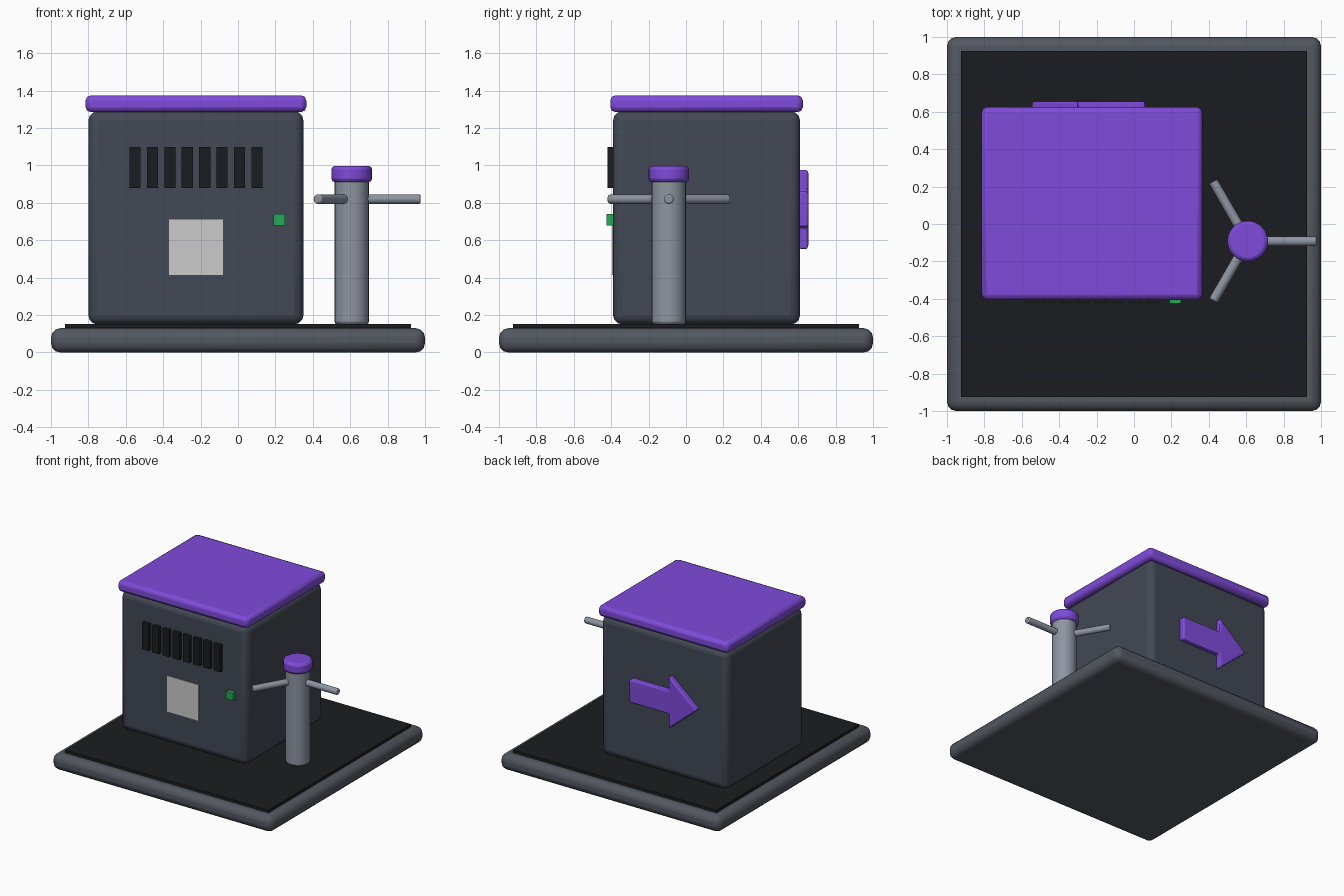
import bpy, bmesh, math
from mathutils import Matrix, Vector

if "Cube" in bpy.data.objects:
    bpy.data.objects.remove(bpy.data.objects["Cube"])


def material(name, rgb):
    m = bpy.data.materials.new(name)
    m.diffuse_color = (*rgb, 1)
    m.use_nodes = True
    m.node_tree.nodes["Principled BSDF"].inputs["Base Color"].default_value = m.diffuse_color
    return m


SLATE = material("slate", (0.055, 0.065, 0.09))
BASE = material("base_grey", (0.085, 0.095, 0.115))
BLACK = material("black", (0.011, 0.012, 0.014))
PURPLE = material("purple", (0.21, 0.07, 0.70))
METAL = material("metal", (0.27, 0.30, 0.36))
GREEN = material("green", (0.02, 0.40, 0.10))


def finish(name, bm, mat=None, bevel=0, segments=2):
    bmesh.ops.recalc_face_normals(bm, faces=bm.faces)
    me = bpy.data.meshes.new(name)
    bm.to_mesh(me)
    bm.free()
    ob = bpy.data.objects.new(name, me)
    bpy.context.collection.objects.link(ob)
    if mat:
        me.materials.append(mat)
    if bevel:
        mod = ob.modifiers.new("bevel", "BEVEL")
        mod.width, mod.segments = bevel, segments
        mod.limit_method = "ANGLE"
        mod.angle_limit = math.radians(40)
    bpy.ops.object.select_all(action="DESELECT")
    bpy.context.view_layer.objects.active = ob
    ob.select_set(True)
    bpy.ops.object.shade_smooth_by_angle(angle=math.radians(35))
    return ob


def box(name, lo, hi, mat=None, bevel=0, segments=2):
    lo, hi = Vector(lo), Vector(hi)
    bm = bmesh.new()
    bmesh.ops.create_cube(bm, size=1, matrix=Matrix.Translation((lo + hi) / 2)
                          @ Matrix.Diagonal((*(hi - lo), 1)))
    return finish(name, bm, mat, bevel, segments)


def rod(name, start, end, radius, mat, sides=24, bevel=0.015):
    start, end = Vector(start), Vector(end)
    d = end - start
    bm = bmesh.new()
    bmesh.ops.create_cone(bm, cap_ends=True, segments=sides, radius1=radius, radius2=radius,
                          depth=d.length, matrix=Matrix.Translation((start + end) / 2)
                          @ d.to_track_quat("Z", "Y").to_matrix().to_4x4())
    return finish(name, bm, mat, bevel)


# Floor platform and dark mat
box("platform", (-1, -1, 0), (1, 1, 0.13), BASE, 0.05, 3)
box("floor_mat", (-0.925, -0.925, 0.10), (0.925, 0.925, 0.153), BLACK)

# Cabinet and lid
box("cabinet", (-0.8, -0.39, 0.15), (0.35, 0.61, 1.29), SLATE, 0.05, 3)
box("lid", (-0.815, -0.405, 1.285), (0.365, 0.625, 1.375), PURPLE, 0.028, 2)

# Front vents, plate and indicator light
for i in range(8):
    x = -0.58 + i * 0.093
    box(f"vent_slat_{i + 1}", (x, -0.42, 0.88), (x + 0.06, -0.37, 1.10), BLACK)
box("front_plate", (-0.37, -0.396, 0.415), (-0.08, -0.37, 0.71))
box("indicator_light", (0.19, -0.424, 0.68), (0.25, -0.38, 0.74), GREEN)

# Turnstile post, cap and three arms
px, py = 0.608, -0.092
rod("turnstile_post", (px, py, 0.15), (px, py, 0.94), 0.092, METAL)
rod("post_cap", (px, py, 0.91), (px, py, 0.998), 0.109, PURPLE, bevel=0.02)
for i in range(3):
    a = i * math.tau / 3
    rod(f"turnstile_arm_{i + 1}", (px, py, 0.82),
        (px + 0.368 * math.cos(a), py + 0.368 * math.sin(a), 0.82), 0.026, METAL, 16, 0.008)

# Raised direction arrow on the back
half = [(0.06, 0.095), (-0.30, 0.095), (-0.30, 0.215)]
outline = half + [(-0.55, 0)] + [(x, -z) for x, z in reversed(half)]
bm = bmesh.new()
face = bm.faces.new([bm.verts.new((x, 0.60, 0.765 + z)) for x, z in outline])
ext = bmesh.ops.extrude_face_region(bm, geom=[face], use_keep_orig=True)
bmesh.ops.translate(bm, vec=(0, 0.055, 0),
                    verts=[v for v in ext["geom"] if isinstance(v, bmesh.types.BMVert)])
finish("direction_arrow", bm, PURPLE, 0.012, 2)
